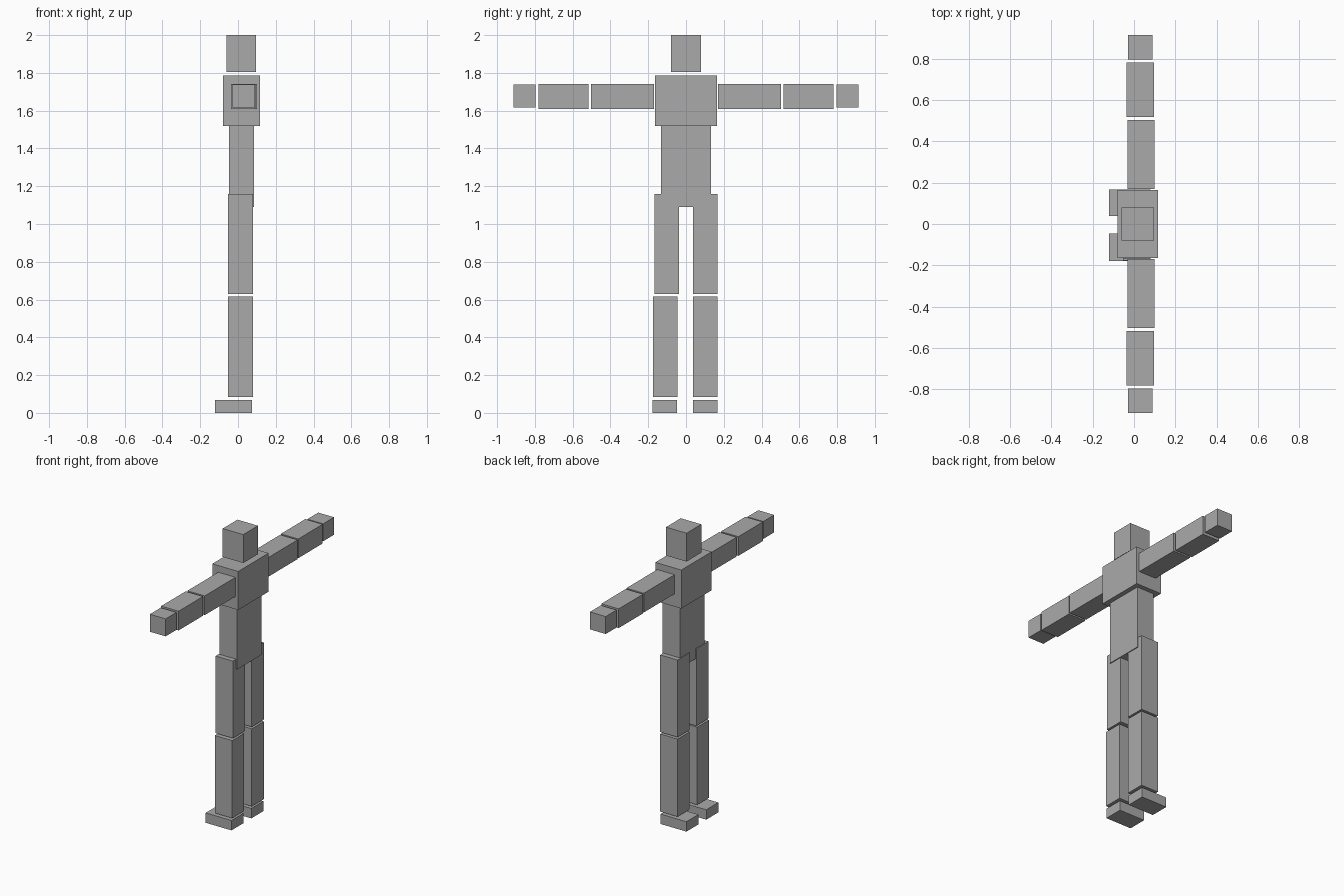
import bpy
import bmesh
from mathutils import Matrix, Vector

if "Cube" in bpy.data.objects:
    bpy.data.objects.remove(bpy.data.objects["Cube"])

grey = bpy.data.materials.new("plain grey")
grey.diffuse_color = (0.4, 0.4, 0.4, 1)
grey.use_nodes = True
grey.node_tree.nodes["Principled BSDF"].inputs["Base Color"].default_value = grey.diffuse_color


def box(name, x, y, z):
    """Block spanning the given (low, high) range on each axis."""
    lo, hi = Vector((x[0], y[0], z[0])), Vector((x[1], y[1], z[1]))
    bm = bmesh.new()
    bmesh.ops.create_cube(bm, size=1, matrix=Matrix.Diagonal((*(hi - lo), 1)))
    mesh = bpy.data.meshes.new(name)
    bm.to_mesh(mesh)
    bm.free()
    mesh.materials.append(grey)
    obj = bpy.data.objects.new(name, mesh)
    obj.location = (lo + hi) / 2
    bpy.context.collection.objects.link(obj)


# Head and torso
box("head", (-0.06, 0.096), (-0.08, 0.08), (1.805, 2.0))
box("chest", (-0.08, 0.117), (-0.165, 0.165), (1.52, 1.785))
box("abdomen", (-0.048, 0.085), (-0.133, 0.133), (1.09, 1.52))

# Arms stretched out along y
for side, s in (("left", -1), ("right", 1)):
    for part, x, near, far, z in (
        ("upper_arm", (-0.032, 0.1), 0.17, 0.504, (1.61, 1.742)),
        ("forearm", (-0.036, 0.096), 0.517, 0.782, (1.61, 1.742)),
        ("hand", (-0.03, 0.09), 0.796, 0.914, (1.618, 1.738)),
    ):
        box(f"{side}_{part}", x, sorted((s * near, s * far)), z)

# Legs, with the feet pointing towards -x
for side, thigh_y, shin_y, foot_y in (
    ("left", (-0.168, -0.036), (-0.176, -0.046), (-0.178, -0.047)),
    ("right", (0.036, 0.167), (0.036, 0.167), (0.038, 0.168)),
):
    box(f"{side}_thigh", (-0.053, 0.079), thigh_y, (0.63, 1.16))
    box(f"{side}_shin", (-0.053, 0.079), shin_y, (0.084, 0.617))
    box(f"{side}_foot", (-0.121, 0.075), foot_y, (0.0, 0.068))
